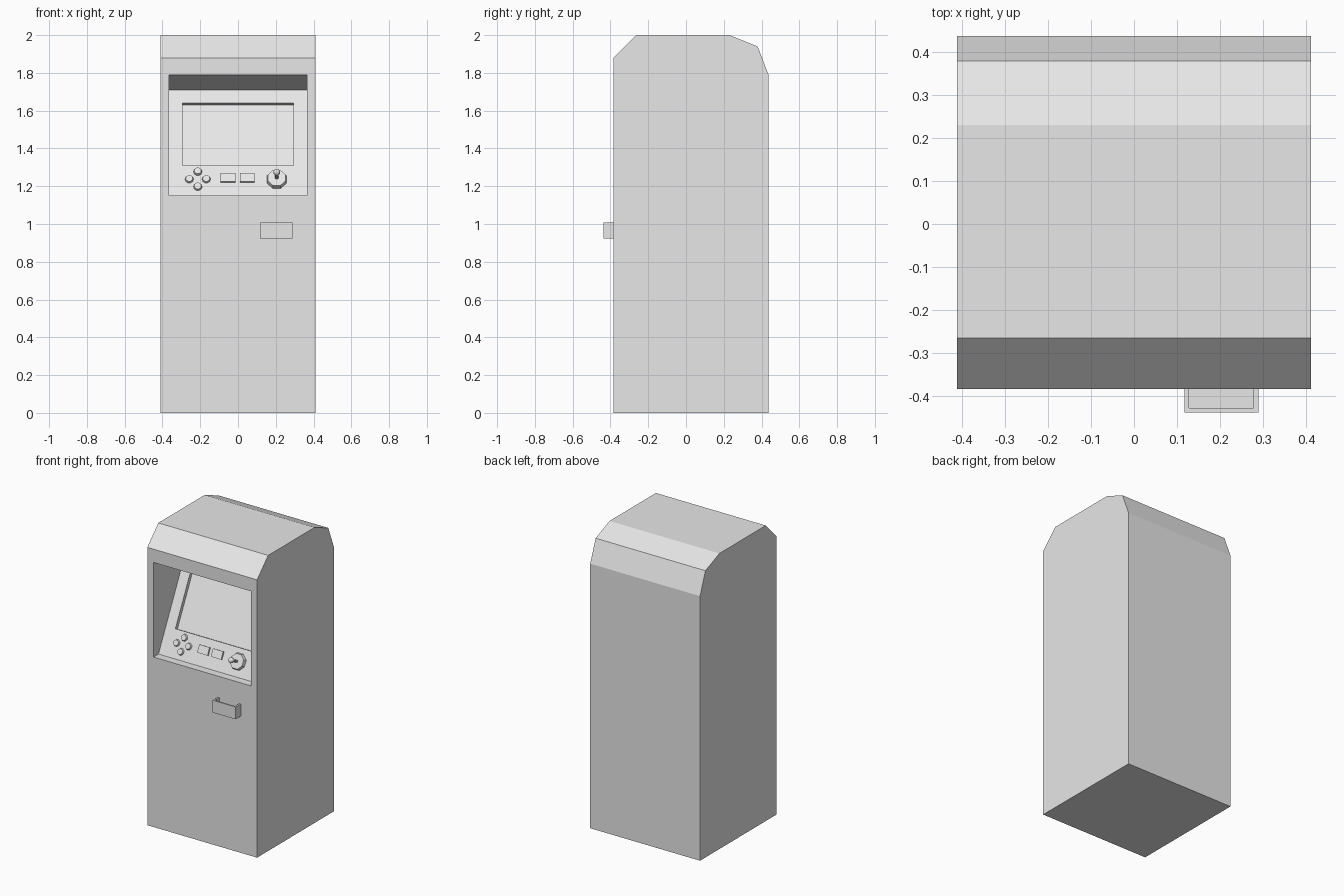
import bpy
import bmesh
import math
from mathutils import Matrix, Vector

if "Cube" in bpy.data.objects:
    bpy.data.objects.remove(bpy.data.objects["Cube"])

grey = bpy.data.materials.new("plain grey")
grey.use_nodes = True
grey.diffuse_color = (0.8, 0.8, 0.8, 1)
grey.node_tree.nodes["Principled BSDF"].inputs["Base Color"].default_value = (0.8, 0.8, 0.8, 1)

FRONT, BACK, HALF = -0.383, 0.437, 0.411
LEDGE_Y, LEDGE_Z = -0.33, 1.15
TILT = math.atan2(2, 1)


def finish(name, bm, matrix=Matrix()):
    bmesh.ops.recalc_face_normals(bm, faces=bm.faces)
    mesh = bpy.data.meshes.new(name)
    bm.to_mesh(mesh)
    bm.free()
    mesh.materials.append(grey)
    obj = bpy.data.objects.new(name, mesh)
    obj.matrix_world = matrix
    bpy.context.collection.objects.link(obj)
    return obj


def prism(name, profile, half):
    """Side profile of (y, z) points extruded across x."""
    bm = bmesh.new()
    face = bm.faces.new([bm.verts.new((-half, y, z)) for y, z in profile])
    out = bmesh.ops.extrude_face_region(bm, geom=[face])["geom"]
    moved = [v for v in out if isinstance(v, bmesh.types.BMVert)]
    bmesh.ops.translate(bm, verts=moved, vec=(2 * half, 0, 0))
    return finish(name, bm)


def box(name, size, matrix):
    bm = bmesh.new()
    bmesh.ops.create_cube(bm, size=1)
    bmesh.ops.scale(bm, verts=bm.verts, vec=size)
    return finish(name, bm, matrix)


def disc(name, sides, r1, r2, height, matrix):
    """Cylinder or taper rising from the panel surface."""
    bm = bmesh.new()
    turn = Matrix.Rotation(math.pi / sides, 4, "Z")
    bmesh.ops.create_cone(bm, cap_ends=True, segments=sides, radius1=r1, radius2=r2, depth=height,
                          matrix=Matrix.Translation((0, 0, height / 2)) @ turn)
    return finish(name, bm, matrix)


def on_panel(x, z, lift=0.0):
    """Placement on the sloping panel, local z pointing out of it."""
    y = LEDGE_Y + (z - LEDGE_Z) / 2
    return (Matrix.Translation((x, y, z)) @ Matrix.Rotation(TILT, 4, "X")
            @ Matrix.Translation((0, 0, lift)))


def cut(target, cutter):
    mod = target.modifiers.new("cut", "BOOLEAN")
    mod.operation = "DIFFERENCE"
    mod.solver = "EXACT"
    mod.object = cutter
    cutter.hide_render = True
    bpy.context.view_layer.objects.active = target
    bpy.ops.object.modifier_apply(modifier=mod.name)
    bpy.data.objects.remove(cutter)


# Cabinet with bevelled roof
cabinet = prism("cabinet", [(FRONT, 0), (BACK, 0), (BACK, 1.79), (0.379, 1.94),
                            (0.23, 2), (-0.265, 2), (FRONT, 1.88)], HALF)

# Recess with ledge, sloping panel and ceiling
cut(cabinet, prism("recess_cutter", [(FRONT - 0.1, LEDGE_Z), (LEDGE_Y, LEDGE_Z), (-0.05, 1.71),
                                     (FRONT - 0.1, 1.814)], 0.364))

# Sunken screen
cut(cabinet, box("screen_cutter", (0.588, 0.369, 0.05), on_panel(0, 1.475)))

# Four round buttons in a cross
for name, x, z in (("upper", -0.213, 1.277), ("lower", -0.213, 1.197),
                   ("right", -0.258, 1.237), ("left", -0.168, 1.237)):
    disc(name + "_round_button", 10, 0.023, 0.019, 0.012, on_panel(x, z))

# Two rectangular buttons
for name, x in (("right", -0.053), ("left", 0.049)):
    box(name + "_square_button", (0.077, 0.052, 0.024), on_panel(x, 1.242))

# Joystick
disc("joystick_base", 8, 0.056, 0.05, 0.022, on_panel(0.205, 1.235))
disc("joystick_stick", 8, 0.009, 0.009, 0.08, on_panel(0.205, 1.235))
bm = bmesh.new()
bmesh.ops.create_uvsphere(bm, u_segments=10, v_segments=6, radius=0.019)
finish("joystick_ball", bm, on_panel(0.205, 1.235, 0.085))

# Open tray on the front
tray_y = (FRONT - 0.437) / 2
tray = box("tray", (0.172, 0.056, 0.083), Matrix.Translation((0.203, tray_y, 0.966)))
bpy.context.view_layer.update()
cut(tray, box("tray_cutter", (0.15, 0.056, 0.083), Matrix.Translation((0.203, tray_y + 0.01, 0.977))))
